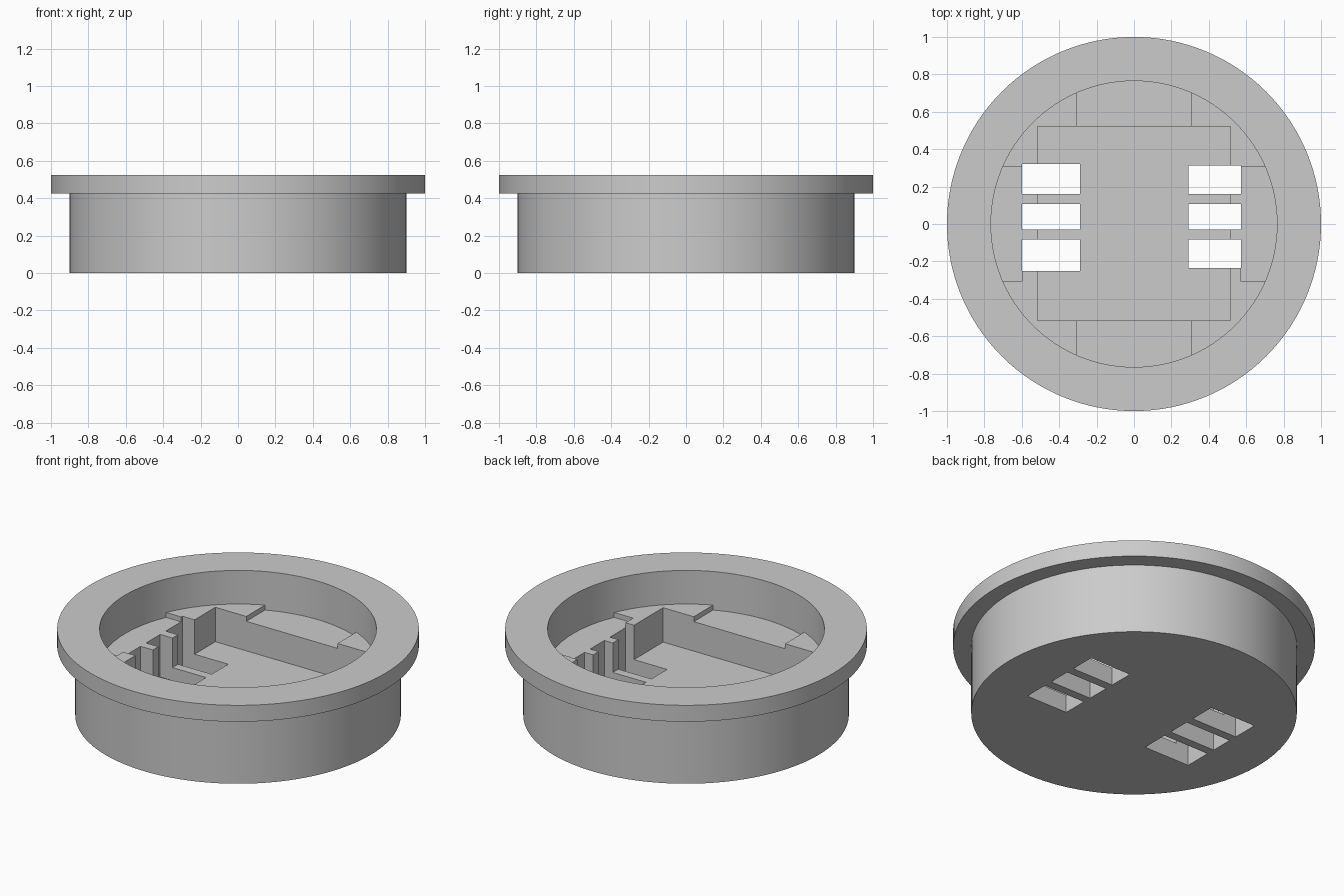
import bpy, bmesh, math

if "Cube" in bpy.data.objects:
    bpy.data.objects.remove(bpy.data.objects["Cube"], do_unlink=True)

SEGMENTS = 128
BORE = 0.765
LEDGE, NOTCH, FLOOR, TOP = 0.32, 0.29, 0.11, 0.525

grey = bpy.data.materials.new("plain grey")
grey.use_nodes = True
grey.diffuse_color = (0.6, 0.6, 0.6, 1)
grey.node_tree.nodes["Principled BSDF"].inputs["Base Color"].default_value = (0.6, 0.6, 0.6, 1)


def finish(name, bm):
    bmesh.ops.recalc_face_normals(bm, faces=bm.faces)
    mesh = bpy.data.meshes.new(name)
    bm.to_mesh(mesh)
    bm.free()
    mesh.materials.append(grey)
    obj = bpy.data.objects.new(name, mesh)
    bpy.context.collection.objects.link(obj)
    return obj


def lathe(name, profile):
    """Closed solid spun around z; the profile starts and ends on a cap rim."""
    bm = bmesh.new()
    rings = []
    for r, z in profile:
        angles = [math.tau * i / SEGMENTS for i in range(SEGMENTS)]
        rings.append([bm.verts.new((r * math.cos(a), r * math.sin(a), z)) for a in angles])
    for low, high in zip(rings, rings[1:]):
        for i in range(SEGMENTS):
            j = (i + 1) % SEGMENTS
            bm.faces.new((low[i], low[j], high[j], high[i]))
    bm.faces.new(rings[0])
    bm.faces.new(rings[-1])
    return finish(name, bm)


def box(name, x, y, z):
    bm = bmesh.new()
    bmesh.ops.create_cube(bm, size=1)
    for v in bm.verts:
        v.co = [side[c > 0] for side, c in zip((x, y, z), v.co)]
    return finish(name, bm)


def boolean(target, cutter, operation="DIFFERENCE"):
    mod = target.modifiers.new(cutter.name, "BOOLEAN")
    mod.operation = operation
    mod.solver = "EXACT"
    mod.object = cutter
    bpy.context.view_layer.objects.active = target
    bpy.ops.object.modifier_apply(modifier=mod.name)
    bpy.data.objects.remove(cutter, do_unlink=True)


# Flanged cup with its round bore down to the ledge
body = lathe("flanged_cup", [(0.9, 0), (0.9, 0.425), (1, 0.425), (1, TOP),
                             (BORE, TOP), (BORE, LEDGE)])

# Shallow notches in the ledge on all four sides
for x, y in (((-0.308, 0.308), (0.4, 0.9)), ((-0.308, 0.308), (-0.9, -0.4)),
             ((-0.9, -0.6), (-0.308, 0.308)), ((0.572, 0.9), (-0.308, 0.308))):
    notch = lathe("notch_cutter", [(BORE, NOTCH), (BORE, 0.4)])
    boolean(notch, box("notch_limit", x, y, (0.2, 0.5)), "INTERSECT")
    boolean(body, notch)

# Lowered rib tops between the slots
boolean(body, box("left_rib_cutter", (0.4, 0.572), (-0.235, 0.312), (NOTCH, 0.45)))
boolean(body, box("right_rib_cutter", (-0.6, -0.4), (-0.25, 0.32), (NOTCH, 0.45)))

# Square pocket
boolean(body, box("pocket_cutter", (-0.517, 0.515), (-0.515, 0.52), (FLOOR, 0.45)))

# Three through slots on each side
for x, top, bottom in (((-0.6, -0.29), 0.32, -0.25), ((0.292, 0.572), 0.312, -0.235)):
    for y in ((0.16, top), (-0.03, 0.107), (bottom, -0.083)):
        boolean(body, box("slot_cutter", x, y, (-0.1, 0.45)))

# Smooth round walls, crisp edges
bpy.ops.object.select_all(action="DESELECT")
body.select_set(True)
bpy.context.view_layer.objects.active = body
bpy.ops.object.shade_smooth_by_angle(angle=math.radians(30))
